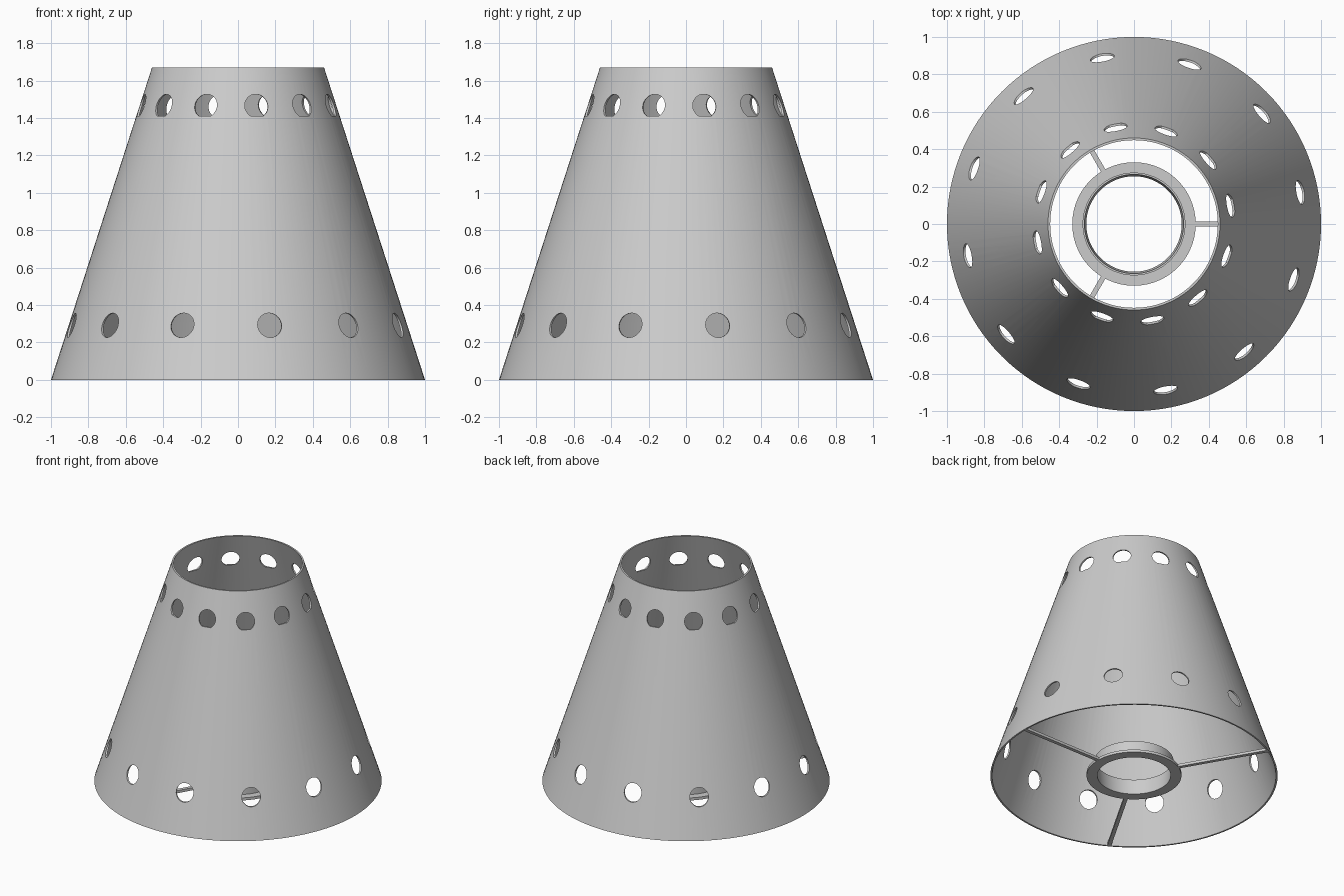
import bpy, bmesh, math
from mathutils import Matrix, Vector

HEIGHT, BASE_R, TOP_R, WALL = 1.67, 1.0, 0.46, 0.012
SLOPE = (BASE_R - TOP_R) / HEIGHT

cube = bpy.data.objects.get("Cube")
if cube:
    bpy.data.objects.remove(cube, do_unlink=True)

grey = bpy.data.materials.new("plain grey")
grey.use_nodes = True
colour = (0.6, 0.6, 0.6, 1)
grey.diffuse_color = colour
grey.node_tree.nodes["Principled BSDF"].inputs["Base Color"].default_value = colour


def make_object(name, bm):
    bmesh.ops.recalc_face_normals(bm, faces=bm.faces)
    mesh = bpy.data.meshes.new(name)
    bm.to_mesh(mesh)
    bm.free()
    mesh.materials.append(grey)
    obj = bpy.data.objects.new(name, mesh)
    bpy.context.collection.objects.link(obj)
    return obj


def lathe(name, profile, segments=96):
    """Revolve a closed (radius, height) profile around z."""
    bm = bmesh.new()
    rings = []
    for i in range(segments):
        a = 2 * math.pi * i / segments
        rings.append([bm.verts.new((r * math.cos(a), r * math.sin(a), z)) for r, z in profile])
    n = len(profile)
    for i, ring in enumerate(rings):
        after = rings[(i + 1) % segments]
        for j in range(n):
            k = (j + 1) % n
            bm.faces.new((ring[j], after[j], after[k], ring[k]))
    return make_object(name, bm)


def smooth(obj):
    bpy.ops.object.select_all(action="DESELECT")
    obj.select_set(True)
    bpy.context.view_layer.objects.active = obj
    bpy.ops.object.shade_smooth_by_angle(angle=math.radians(30))


def add_hole_ring(bm, z, radius, floor):
    """Twelve radial plugs around the shade, flattened below the floor depth."""
    wall_r = BASE_R - SLOPE * z
    for i in range(12):
        turn = Matrix.Rotation(math.radians(10.8 + 30 * i), 3, "Z")
        ends = []
        for r in (wall_r - 0.1, wall_r + 0.1):
            loop = []
            start = math.asin(-floor / radius)
            span = math.pi + 2 * start
            for k in range(32):
                a = -start + span * k / 31 if floor > -radius else 2 * math.pi * k / 32
                loop.append(bm.verts.new(turn @ Vector(
                    (r, radius * math.cos(a), z + radius * math.sin(a)))))
            ends.append(loop)
        inner, outer = ends
        bm.faces.new(inner)
        bm.faces.new(outer[::-1])
        for k in range(32):
            m = (k + 1) % 32
            bm.faces.new((inner[k], outer[k], outer[m], inner[m]))


# Thin conical shade
shade = lathe("shade", [(BASE_R, 0), (TOP_R, HEIGHT),
                        (TOP_R - WALL, HEIGHT), (BASE_R - WALL, 0)], 128)

# Upper and lower rows of round vents
bm = bmesh.new()
add_hole_ring(bm, 0.292, 0.065, -0.065)
add_hole_ring(bm, 1.464, 0.063, -0.054)
cutter = make_object("vent_cutter", bm)
cutter.hide_render = True
cut = shade.modifiers.new("vents", "BOOLEAN")
cut.operation = "DIFFERENCE"
cut.solver = "EXACT"
cut.object = cutter
bpy.ops.object.select_all(action="DESELECT")
shade.select_set(True)
bpy.context.view_layer.objects.active = shade
bpy.ops.object.modifier_apply(modifier=cut.name)
bpy.data.objects.remove(cutter, do_unlink=True)
smooth(shade)

# Flanged fitting ring with an upright collar
smooth(lathe("fitting_ring", [(0.255, 0), (0.33, 0), (0.33, 0.02), (0.275, 0.02),
                              (0.275, 0.12), (0.265, 0.12)]))

# Three spokes joining the ring to the shade
for i in range(3):
    bm = bmesh.new()
    bmesh.ops.create_cube(bm, size=1)
    bmesh.ops.scale(bm, vec=(0.665, 0.027, 0.02), verts=bm.verts)
    bmesh.ops.translate(bm, vec=(0.655, 0, 0.011), verts=bm.verts)
    bmesh.ops.rotate(bm, matrix=Matrix.Rotation(math.radians(120 * i), 3, "Z"), verts=bm.verts)
    make_object("spoke_%d" % (i + 1), bm)
